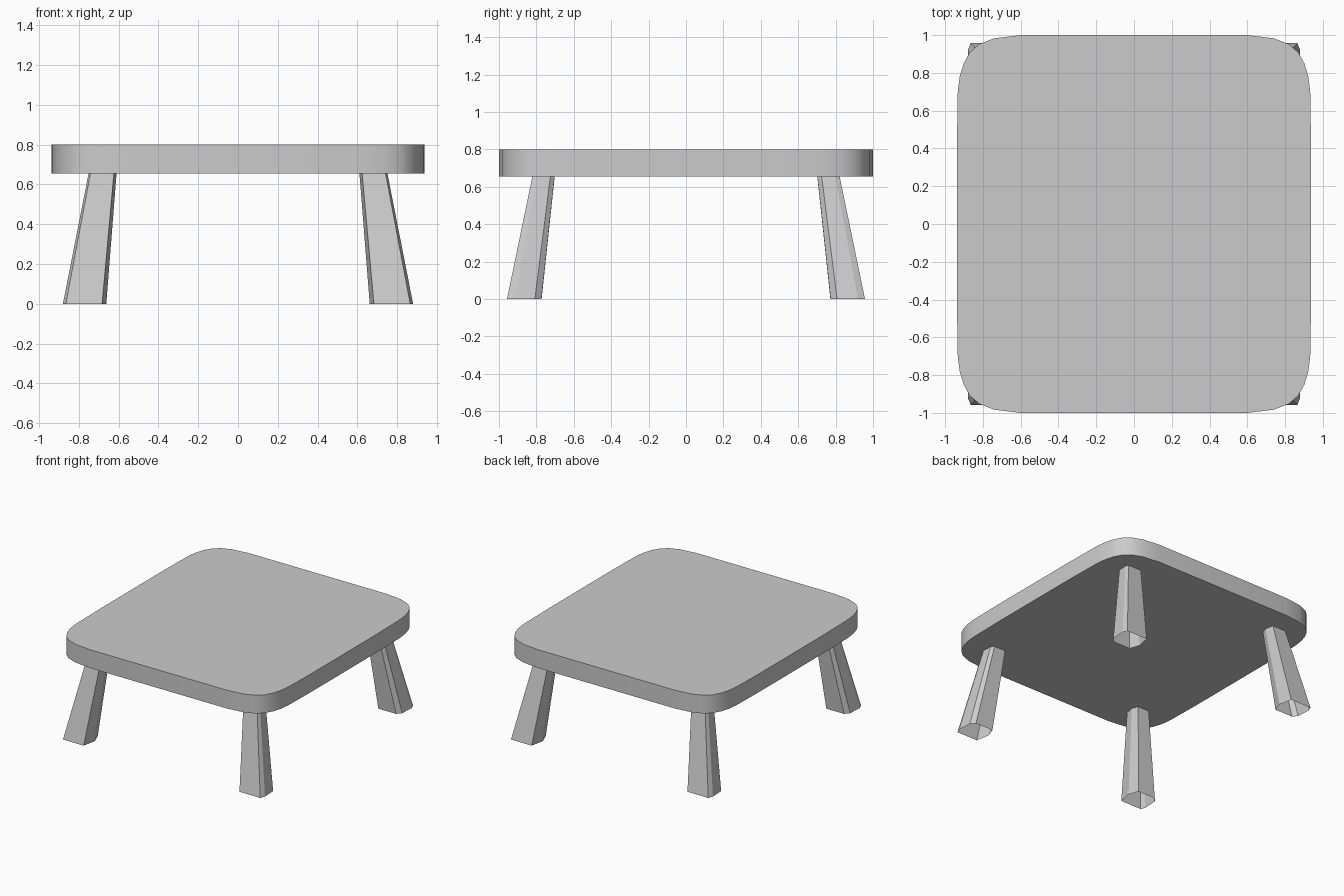
import bpy, bmesh, math

if "Cube" in bpy.data.objects:
    bpy.data.objects.remove(bpy.data.objects["Cube"])

UNDERSIDE, TOP = 0.655, 0.80

# one quarter of the rounded tabletop outline, back middle round to the right side
CORNER = [(0.60, 1.0), (0.74, 0.983), (0.82, 0.952), (0.87, 0.908),
          (0.902, 0.85), (0.922, 0.785), (0.933, 0.70), (0.938, 0.39)]

# leg section at floor level (back right leg), as absolute x, y
LEG = [(0.683, 0.957), (0.865, 0.957), (0.88, 0.92), (0.874, 0.808),
       (0.845, 0.773), (0.69, 0.772), (0.662, 0.85)]
FOOT_CENTRE, HEAD_CENTRE, HEAD_SCALE = (0.77, 0.865), (0.68, 0.762), 0.645


def loft(name, lower, upper, caps, angle):
    bm = bmesh.new()
    a = [bm.verts.new(p) for p in lower]
    b = [bm.verts.new(p) for p in upper]
    n = len(a)
    for i in range(n):
        j = (i + 1) % n
        bm.faces.new((a[i], a[j], b[j], b[i]))
    if caps:
        bm.faces.new(a)
        bm.faces.new(b)
    bmesh.ops.recalc_face_normals(bm, faces=bm.faces)
    mesh = bpy.data.meshes.new(name)
    bm.to_mesh(mesh)
    bm.free()
    ob = bpy.data.objects.new(name, mesh)
    bpy.context.collection.objects.link(ob)
    bpy.ops.object.select_all(action='DESELECT')
    ob.select_set(True)
    bpy.context.view_layer.objects.active = ob
    bpy.ops.object.shade_smooth_by_angle(angle=math.radians(angle))
    return ob


# tabletop: mirror the corner curve into a full outline
right = CORNER + [(x, -y) for x, y in reversed(CORNER)]
outline = right + [(-x, y) for x, y in reversed(right)]
loft("tabletop", [(x, y, UNDERSIDE) for x, y in outline],
     [(x, y, TOP) for x, y in outline], True, 30)

# four splayed, tapered legs, open at the foot
for sx, side in ((1, "right"), (-1, "left")):
    for sy, end in ((1, "back"), (-1, "front")):
        foot = [(sx * x, sy * y, 0) for x, y in LEG]
        head = [(sx * (HEAD_CENTRE[0] + (x - FOOT_CENTRE[0]) * HEAD_SCALE),
                 sy * (HEAD_CENTRE[1] + (y - FOOT_CENTRE[1]) * HEAD_SCALE),
                 UNDERSIDE) for x, y in LEG]
        leg = loft(f"{end}_{side}_leg", foot, head, False, 20)
        # keep open-shell normals pointing away from the leg axis
        poly = leg.data.polygons[0]
        if poly.normal.y * sy < 0:
            leg.data.flip_normals()
